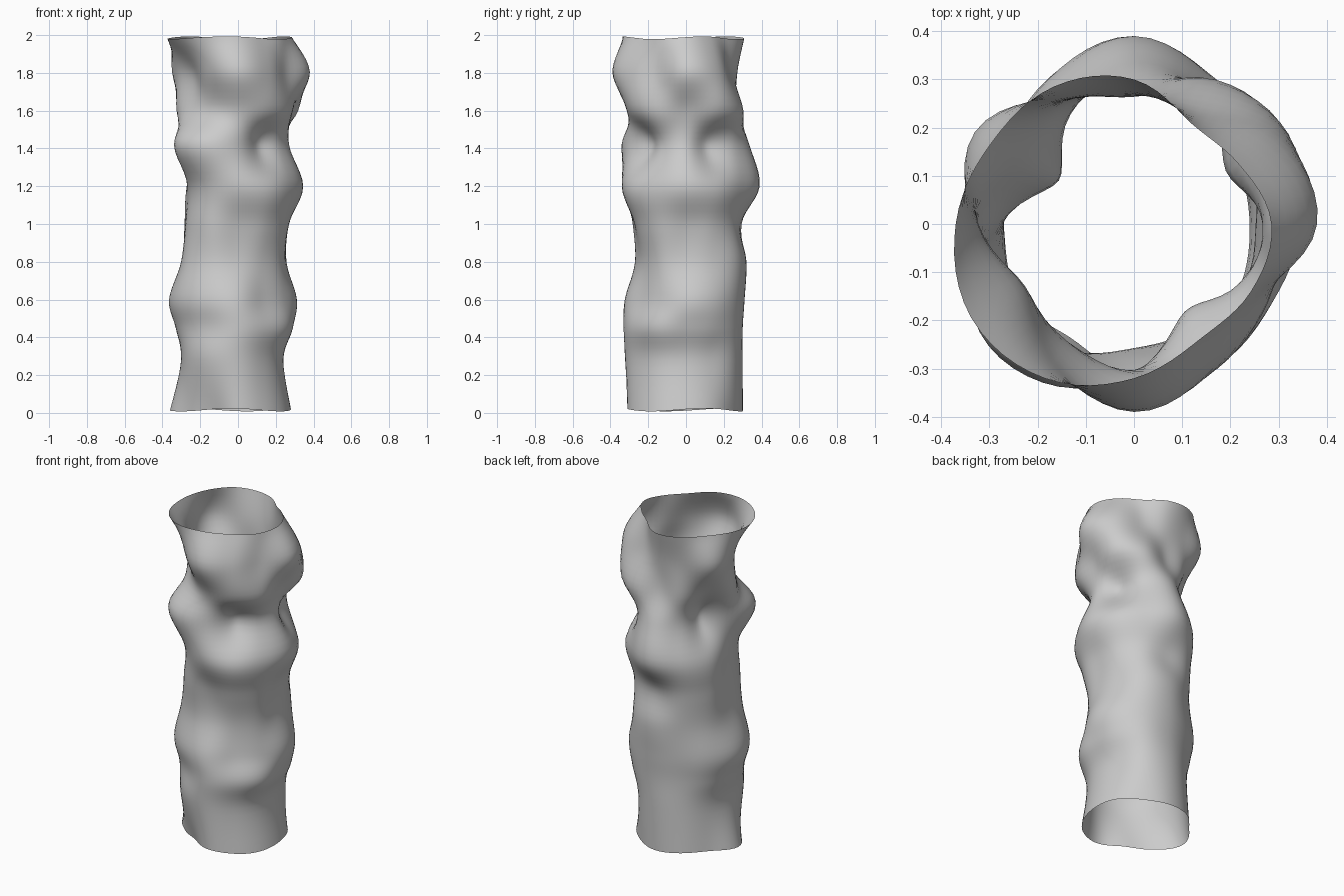
import bpy, bmesh, math

if "Cube" in bpy.data.objects:
    bpy.data.objects.remove(bpy.data.objects["Cube"])

# Ring profiles: height, then radius every 30 degrees starting at +x (counter-clockwise)
RINGS = [
    (0.01, .28, .28, .28, .30, .31, .315, .36, .30, .27, .31, .30, .29),
    (0.28, .24, .25, .29, .30, .30, .295, .30, .32, .33, .32, .28, .255),
    (0.45, .29, .30, .31, .30, .30, .32, .33, .33, .32, .33, .31, .31),
    (0.60, .31, .32, .32, .31, .31, .34, .365, .36, .34, .32, .27, .28),
    (0.80, .255, .28, .32, .32, .31, .31, .30, .32, .30, .26, .25, .26),
    (1.00, .27, .29, .30, .29, .32, .31, .28, .30, .31, .275, .29, .29),
    (1.20, .345, .34, .345, .39, .35, .30, .27, .29, .32, .34, .34, .33),
    (1.42, .27, .22, .30, .335, .265, .18, .28, .385, .38, .31, .21, .25),
    (1.60, .29, .36, .345, .27, .29, .27, .325, .28, .28, .31, .33, .32),
    (1.80, .38, .35, .27, .27, .30, .38, .325, .27, .33, .39, .34, .30),
    (1.98, .285, .25, .24, .30, .33, .34, .37, .39, .37, .32, .275, .28),
]
SEGS, STEPS = 6, 6      # subdivisions around and along between the control rings


def spline(a, b, c, d, t):
    return 0.5 * (2*b + (c - a)*t + (2*a - 5*b + 4*c - d)*t*t + (3*b - a - 3*c + d)*t**3)


def around(ring):
    """Height followed by smooth radii all the way round."""
    r = ring[1:]
    n = len(r)
    return [ring[0]] + [spline(r[i-1], r[i], r[(i+1) % n], r[(i+2) % n], k / SEGS)
                        for i in range(n) for k in range(SEGS)]


dense = [around(r) for r in RINGS]
last = len(dense) - 1
rows = []
for i in range(last):
    quad = [dense[max(i-1, 0)], dense[i], dense[i+1], dense[min(i+2, last)]]
    for k in range(STEPS):
        rows.append([spline(*vals, k / STEPS) for vals in zip(*quad)])
rows.append(dense[last])

# Crumpled open tube, with slightly wavy rims
bm = bmesh.new()
loops = []
for row in rows:
    z, radii = row[0], row[1:]
    loop = []
    for j, r in enumerate(radii):
        a = 2 * math.pi * j / len(radii)
        end = abs(z - 1) ** 4
        wave = 0.008 * math.sin(3*a + 0.5) * end
        loop.append(bm.verts.new((r*math.cos(a), r*math.sin(a), z + wave + 0.006*end)))
    loops.append(loop)
for lo, hi in zip(loops, loops[1:]):
    for j in range(len(lo)):
        k = (j + 1) % len(lo)
        f = bm.faces.new((lo[j], lo[k], hi[k], hi[j]))
        f.smooth = True
mesh = bpy.data.meshes.new("crumpled_tube")
bm.to_mesh(mesh)
bm.free()
tube = bpy.data.objects.new("crumpled_tube", mesh)
bpy.context.collection.objects.link(tube)
